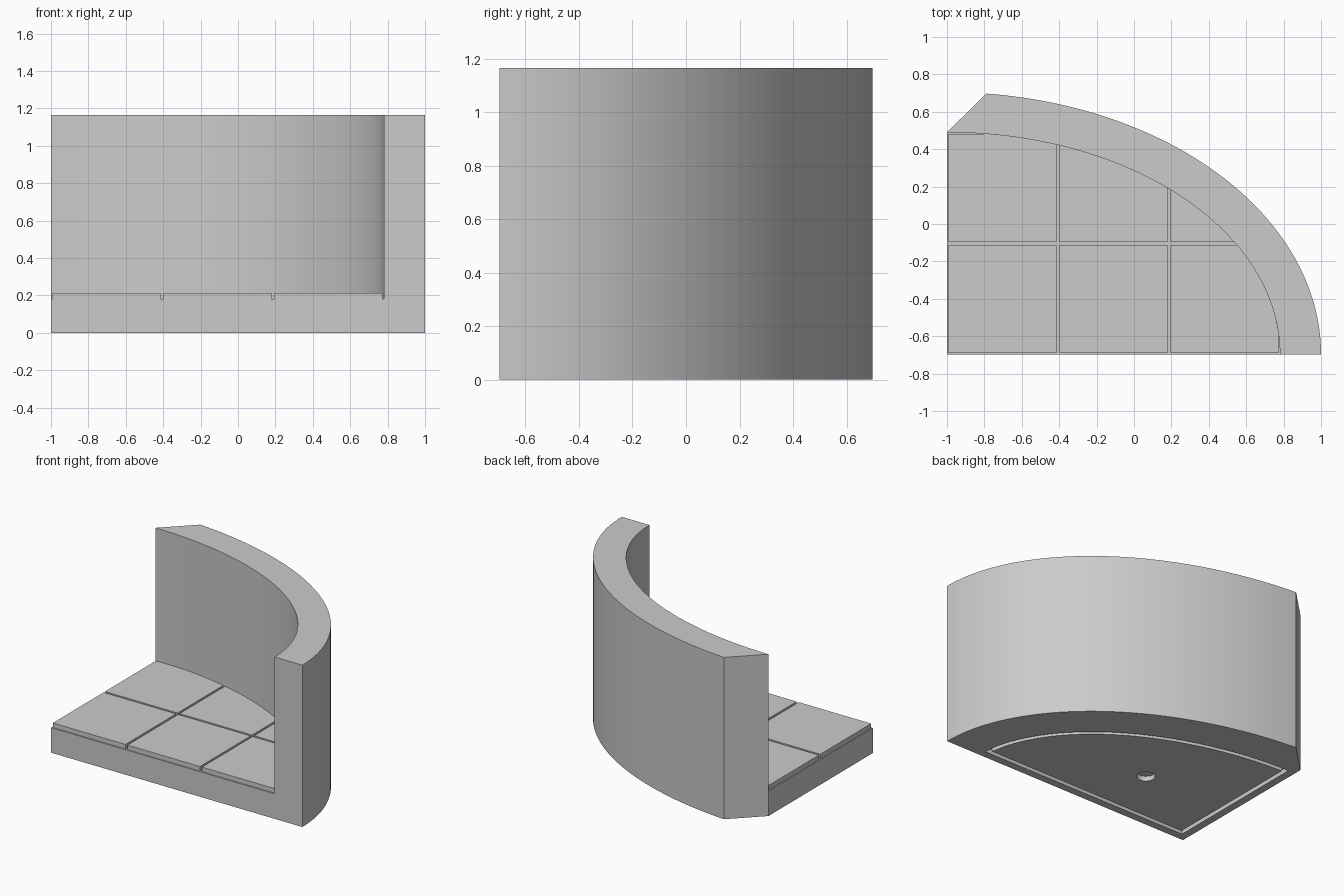
import bpy, bmesh, math

cube = bpy.data.objects.get("Cube")
if cube:
    bpy.data.objects.remove(cube, do_unlink=True)

X0, Y0 = -1.0, -0.697            # shared centre of both elliptical arcs
OUTER, INNER = (2.0, 1.402), (1.78, 1.187)
FLOOR_Z, TILE_Z, TOP_Z = 0.18, 0.213, 1.165
RECESS = 0.035
SEGMENTS = 64

grey = bpy.data.materials.new("light grey")
grey.use_nodes = True
colour = (0.6, 0.6, 0.6, 1)
grey.diffuse_color = colour
grey.node_tree.nodes["Principled BSDF"].inputs["Base Color"].default_value = colour


def finish(bm, name):
    bmesh.ops.recalc_face_normals(bm, faces=bm.faces)
    mesh = bpy.data.meshes.new(name)
    bm.to_mesh(mesh)
    bm.free()
    obj = bpy.data.objects.new(name, mesh)
    bpy.context.collection.objects.link(obj)
    mesh.materials.append(grey)
    return obj


def smooth(obj):
    bpy.ops.object.select_all(action='DESELECT')
    obj.select_set(True)
    bpy.context.view_layer.objects.active = obj
    bpy.ops.object.shade_smooth_by_angle(angle=math.radians(30))


def carve(obj, cutter):
    """Subtract a hidden cutter from an object."""
    cutter.hide_render = True
    cutter.hide_set(True)
    cut = obj.modifiers.new(cutter.name, 'BOOLEAN')
    cut.operation = 'DIFFERENCE'
    cut.solver = 'EXACT'
    cut.object = cutter


def arc(bm, radii, start, end, z=0):
    verts = []
    for i in range(SEGMENTS + 1):
        t = start + (end - start) * i / SEGMENTS
        verts.append(bm.verts.new((X0 + radii[0] * math.cos(t), Y0 + radii[1] * math.sin(t), z)))
    return verts


def raise_faces(bm, faces, height):
    """Extrude flat faces upwards, keeping a closed base."""
    out = bmesh.ops.extrude_face_region(bm, geom=faces, use_keep_orig=True)["geom"]
    verts = [g for g in out if isinstance(g, bmesh.types.BMVert)]
    bmesh.ops.translate(bm, verts=verts, vec=(0, 0, height))


# Body: floor slab and curved wall in one piece
bm = bmesh.new()
levels = []
for z in (0, FLOOR_Z, TOP_Z):
    outer = arc(bm, OUTER, 0, math.acos(0.21 / OUTER[0]), z)
    inner = arc(bm, INNER, 0, math.pi / 2, z)
    levels.append((outer, inner))
(low_out, low_in), (mid_out, mid_in), (top_out, top_in) = levels
low_corner = bm.verts.new((X0, Y0, 0))
mid_corner = bm.verts.new((X0, Y0, FLOOR_Z))
bm.faces.new(low_out + low_in[::-1])
bm.faces.new([low_corner] + low_in)
bm.faces.new([mid_corner] + mid_in)
bm.faces.new(top_out + top_in[::-1])


def skin(a, b):
    for i in range(len(a) - 1):
        bm.faces.new((a[i], a[i + 1], b[i + 1], b[i]))


skin([low_in[0]] + low_out + [low_in[-1]], [mid_in[0]] + mid_out + [mid_in[-1]])
skin([mid_in[0]] + mid_out + [mid_in[-1]], [top_in[0]] + top_out + [top_in[-1]])
skin([low_in[-1], low_corner, low_in[0]], [mid_in[-1], mid_corner, mid_in[0]])
skin(mid_in, top_in)
body = finish(bm, "floor_and_wall")

# Groove around the underside
bm = bmesh.new()
loops = []
for d in (0.055, 0.085):
    a, b = INNER[0] - d, INNER[1] - d
    curve = arc(bm, (a, b), math.asin(d / b), math.acos(d / a), -RECESS)
    loops.append([bm.verts.new((X0 + d, Y0 + d, -RECESS))] + curve)
for i in range(len(loops[0])):
    bm.faces.new((loops[0][i - 1], loops[0][i], loops[1][i], loops[1][i - 1]))
raise_faces(bm, bm.faces[:], 2 * RECESS)
carve(body, finish(bm, "groove_cutter"))

# Round socket in the underside
bm = bmesh.new()
bmesh.ops.create_cone(bm, cap_ends=True, segments=32, radius1=0.06, radius2=0.06, depth=2 * RECESS)
bmesh.ops.translate(bm, verts=bm.verts, vec=(-0.283, -0.217, 0))
carve(body, finish(bm, "socket_cutter"))
smooth(body)


# Floor tiles, trimmed where they meet the wall
def inner_y(x):
    return Y0 + INNER[1] * math.sqrt(max(0, 1 - ((x - X0) / INNER[0]) ** 2))


def inner_x(y):
    return X0 + INNER[0] * math.sqrt(max(0, 1 - ((y - Y0) / INNER[1]) ** 2))


PITCH, GAP = 0.5935, 0.008
for row in range(2):
    for col in range(3):
        x0, y0 = X0 + col * PITCH + GAP, Y0 + row * PITCH + GAP
        x1, y1 = x0 + PITCH - 2 * GAP, y0 + PITCH - 2 * GAP
        x1 = min(x1, inner_x(y0))
        start = min(max(x0, inner_x(y1)), x1)      # where the trim begins
        edge = [start + (x1 - start) * i / 24 for i in range(25)]
        points = [(x0, y0), (x1, y0)]
        points += [(x, min(y1, inner_y(x))) for x in reversed(edge)]
        points.append((x0, min(y1, inner_y(x0))))
        bm = bmesh.new()
        bm.faces.new([bm.verts.new((x, y, FLOOR_Z)) for x, y in points])
        bmesh.ops.remove_doubles(bm, verts=bm.verts, dist=0.0005)
        raise_faces(bm, bm.faces[:], TILE_Z - FLOOR_Z)
        smooth(finish(bm, f"floor_tile_{row + 1}_{col + 1}"))
